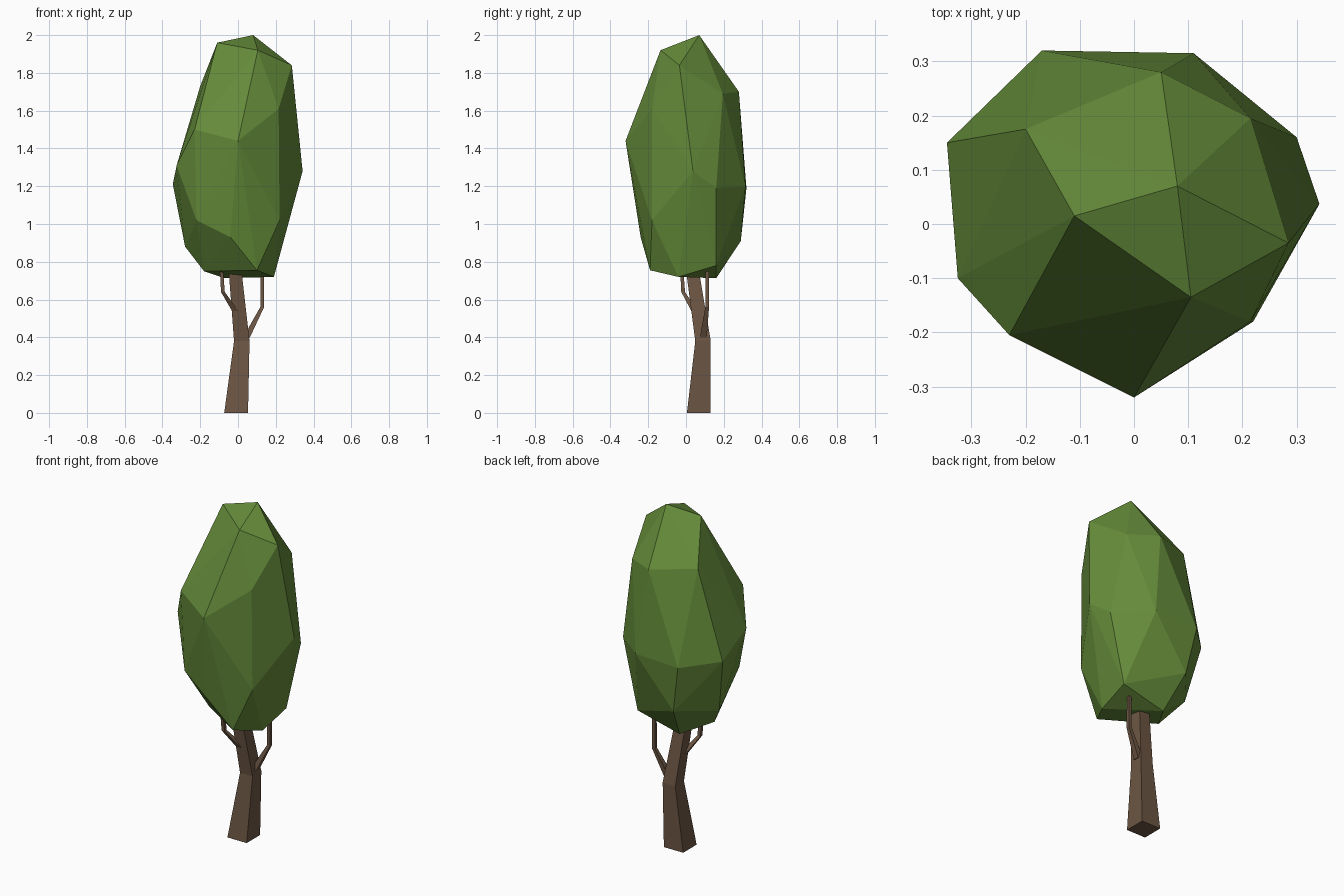
import bpy, bmesh
from mathutils import Vector

if "Cube" in bpy.data.objects:
    bpy.data.objects.remove(bpy.data.objects["Cube"])


def material(name, color):
    m = bpy.data.materials.new(name)
    m.diffuse_color = (*color, 1)
    m.use_nodes = True
    m.node_tree.nodes["Principled BSDF"].inputs["Base Color"].default_value = m.diffuse_color
    return m


def finish(name, bm, mat):
    bmesh.ops.recalc_face_normals(bm, faces=bm.faces)
    me = bpy.data.meshes.new(name)
    bm.to_mesh(me)
    bm.free()
    me.materials.append(mat)
    ob = bpy.data.objects.new(name, me)
    bpy.context.collection.objects.link(ob)
    return ob


def square_limb(name, path, mat):
    """Loft axis-aligned square sections; path = (x, y, z, half width)."""
    bm = bmesh.new()
    rings = []
    for x, y, z, h in path:
        rings.append([bm.verts.new((x + sx * h, y + sy * h, z))
                      for sx, sy in ((-1, -1), (1, -1), (1, 1), (-1, 1))])
    for a, b in zip(rings, rings[1:]):
        for i in range(4):
            j = (i + 1) % 4
            bm.faces.new((a[i], a[j], b[j], b[i]))
    bm.faces.new(rings[0][::-1])
    bm.faces.new(rings[-1])
    return finish(name, bm, mat)


leaf = material("leaf green", (0.130, 0.260, 0.042))
bark = material("bark brown", (0.150, 0.092, 0.057))

# Crown: faceted hull around a few irregular rings
crown_rings = [
    # top
    [(-.11, .015, 1.96), (.08, .07, 2.0), (.105, -.135, 1.92), (.285, -.035, 1.84)],
    # shoulder
    [(.215, .195, 1.69), (.05, .28, 1.70), (-.20, .175, 1.73),
     (-.23, -.205, 1.50), (0, -.32, 1.44), (.215, -.18, 1.61)],
    # waist
    [(-.17, .32, 1.19), (.11, .315, 1.20), (.30, .16, 1.19), (.342, .037, 1.28),
     (-.345, .15, 1.21), (-.325, -.10, 1.31)],
    # lower
    [(.22, -.18, 1.02), (-.22, -.185, 1.02), (-.04, -.24, .93),
     (-.28, .09, .88), (-.12, .29, .91), (.205, .16, .78)],
    # underside
    [(-.18, -.01, .75), (.10, -.19, .755), (.19, -.04, .72), (-.07, .16, .713)],
]
bm = bmesh.new()
for ring in crown_rings:
    for p in ring:
        bm.verts.new(Vector(p))
hull = bmesh.ops.convex_hull(bm, input=bm.verts)
loose = [v for v in bm.verts if not v.link_faces]
bmesh.ops.delete(bm, geom=loose, context='VERTS')
finish("crown", bm, leaf)

# Trunk: tapered and bent, running up into the crown
square_limb("trunk", [(-.01, .068, 0, .063), (.02, .09, .38, .041),
                      (-.015, .035, .75, .034), (-.022, .022, .83, .033)], bark)

# Branches: thin bent limbs
square_limb("right_branch", [(.045, .092, .40, .018), (.128, .112, .56, .010),
                             (.128, .112, .80, .008)], bark)
square_limb("left_branch", [(-.015, .045, .54, .017), (-.080, -.015, .64, .010),
                            (-.090, -.025, .80, .008)], bark)
